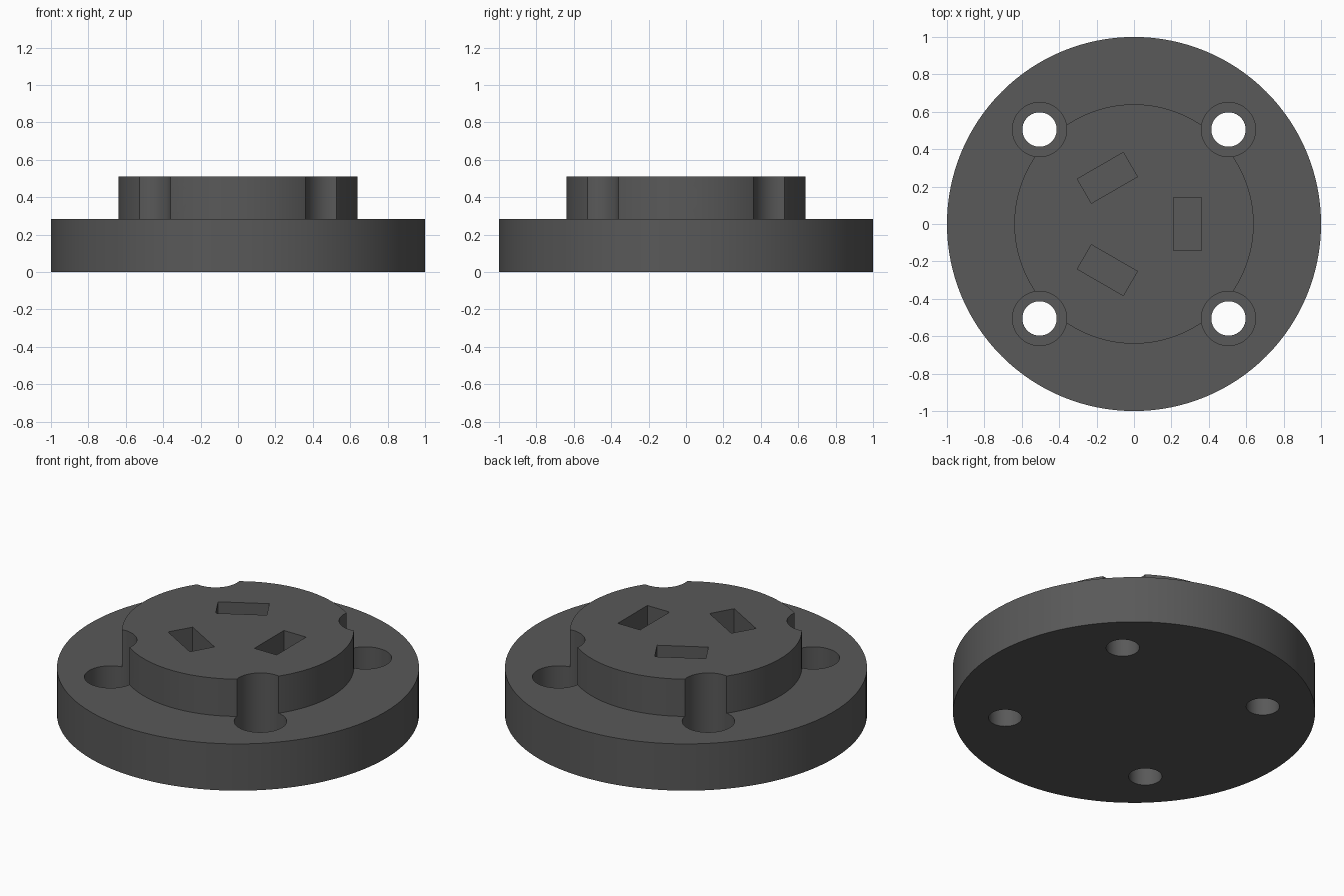
import bpy, bmesh, math
from mathutils import Matrix

cube = bpy.data.objects.get("Cube")
if cube:
    bpy.data.objects.remove(cube, do_unlink=True)

grey = bpy.data.materials.new("dark grey")
grey.use_nodes = True
colour = (0.1, 0.1, 0.1, 1)
grey.diffuse_color = colour
grey.node_tree.nodes["Principled BSDF"].inputs["Base Color"].default_value = colour

BASE_TOP, BOSS_TOP = 0.285, 0.512
SCREW_Z = 0.40


def add_mesh(name, bm, matrix=Matrix()):
    bm.transform(matrix)
    bmesh.ops.recalc_face_normals(bm, faces=bm.faces)
    mesh = bpy.data.meshes.new(name)
    bm.to_mesh(mesh)
    bm.free()
    mesh.materials.append(grey)
    ob = bpy.data.objects.new(name, mesh)
    bpy.context.collection.objects.link(ob)
    return ob


def cylinder(name, r, z0, z1, x=0, y=0, sides=64, matrix=Matrix(), point=0):
    """Upright cylinder; point > 0 adds a conical lower end of that length."""
    bm = bmesh.new()
    bmesh.ops.create_cone(bm, cap_ends=True, segments=sides, radius1=r, radius2=r,
                          depth=z1 - z0,
                          matrix=Matrix.Translation((x, y, (z0 + z1) / 2)))
    if point:
        cap = min(bm.faces, key=lambda f: f.calc_center_median().z)
        centre = bmesh.ops.poke(bm, faces=[cap])["verts"][0]
        centre.co.z = z0 - point
    return add_mesh(name, bm, matrix)


def box(name, matrix):
    bm = bmesh.new()
    bmesh.ops.create_cube(bm, size=1)
    return add_mesh(name, bm, matrix)


def boolean(target, tool, operation="DIFFERENCE"):
    mod = target.modifiers.new(tool.name, "BOOLEAN")
    mod.operation, mod.solver, mod.object = operation, "EXACT", tool
    bpy.context.view_layer.objects.active = target
    bpy.context.view_layer.update()
    bpy.ops.object.modifier_apply(modifier=mod.name)
    bpy.data.objects.remove(tool, do_unlink=True)


# Round flange with a raised boss
body = cylinder("flange_body", 1.0, 0, BASE_TOP, sides=128)
boolean(body, cylinder("boss", 0.64, 0.1, BOSS_TOP, sides=128), "UNION")

# Four counterbored bolt holes
for sx in (-1, 1):
    for sy in (-1, 1):
        x, y = 0.505 * sx, 0.505 * sy
        boolean(body, cylinder("counterbore", 0.145, 0.14, 0.7, x, y))
        boolean(body, cylinder("bolt_hole", 0.092, -0.1, 0.2, x, y, 48))

# Three nut slots, each crossed by a radial screw hole with a conical end
for i in range(3):
    turn = Matrix.Rotation(math.radians(120 * i), 4, "Z")
    boolean(body, box("nut_slot", turn @ Matrix.Translation((0.285, 0, 0.485))
                      @ Matrix.Diagonal((0.15, 0.284, 0.43, 1))))
    radial = (turn @ Matrix.Translation((0, 0, SCREW_Z))
              @ Matrix.Rotation(math.pi / 2, 4, "Y"))
    boolean(body, cylinder("screw_hole", 0.063, 0.19, 0.8, sides=48,
                           matrix=radial, point=0.04))

# Smooth the round walls, keep the rims sharp
bpy.ops.object.select_all(action="DESELECT")
body.select_set(True)
bpy.context.view_layer.objects.active = body
bpy.ops.object.shade_smooth_by_angle(angle=math.radians(20))
